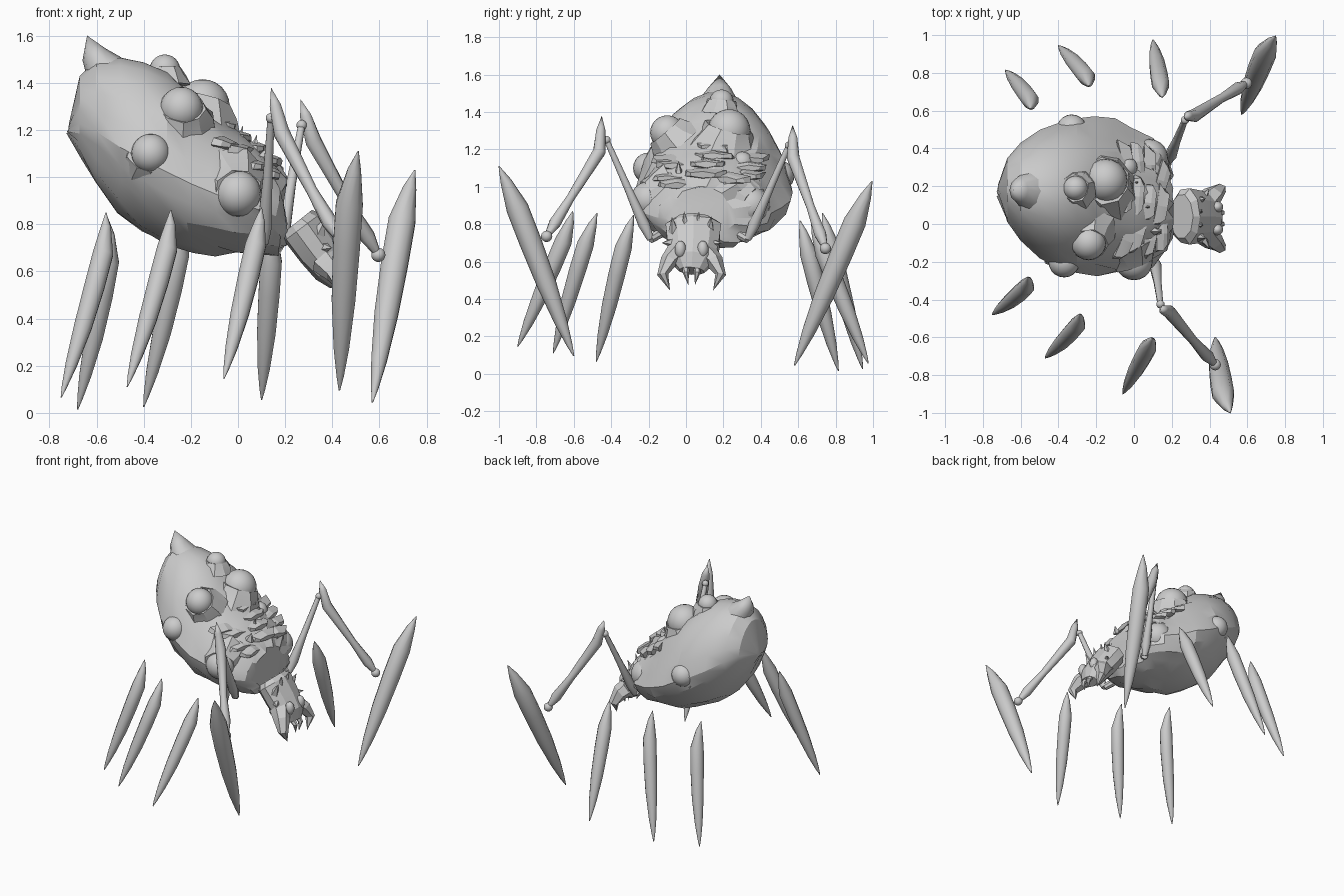
import bpy, bmesh, math, random
from mathutils import Vector as V

if "Cube" in bpy.data.objects:
    bpy.data.objects.remove(bpy.data.objects["Cube"])

random.seed(4)


def finish(bm, name, angle=28):
    bmesh.ops.recalc_face_normals(bm, faces=bm.faces)
    me = bpy.data.meshes.new(name)
    bm.to_mesh(me)
    bm.free()
    ob = bpy.data.objects.new(name, me)
    bpy.context.collection.objects.link(ob)
    bpy.ops.object.select_all(action='DESELECT')
    ob.select_set(True)
    bpy.context.view_layer.objects.active = ob
    bpy.ops.object.shade_smooth_by_angle(angle=math.radians(angle))
    return ob


def skin(name, rings, angle=28):
    # bridge a list of equal-length point rings and close both ends
    bm = bmesh.new()
    vs = [[bm.verts.new(p) for p in r] for r in rings]
    n = len(rings[0])
    for a, b in zip(vs, vs[1:]):
        for i in range(n):
            j = (i + 1) % n
            bm.faces.new((a[i], a[j], b[j], b[i]))
    bm.faces.new(vs[0])
    bm.faces.new(vs[-1])
    bmesh.ops.remove_doubles(bm, verts=bm.verts, dist=0.0008)
    return finish(bm, name, angle)


def tube(name, pts, radii, sides=8, flat=1.0, ref=(1, 0, 0), jit=0.0, angle=28):
    # tapered tube; radius across ref is full, the other way is scaled by flat
    pts = [V(p) for p in pts]
    rings = []
    for i, p in enumerate(pts):
        d = (pts[min(i + 1, len(pts) - 1)] - pts[max(i - 1, 0)]).normalized()
        v = d.cross(V(ref)).normalized()
        u = v.cross(d)
        ring = []
        for k in range(sides):
            a = 2 * math.pi * (k + .5) / sides
            r = radii[i] * (1 + random.uniform(-jit, jit))
            ring.append(p + u * math.cos(a) * r + v * math.sin(a) * r * flat)
        rings.append(ring)
    return skin(name, rings, angle)


def ball(name, c, r, scale=(1, 1, 1)):
    bm = bmesh.new()
    bmesh.ops.create_uvsphere(bm, u_segments=20, v_segments=12, radius=r)
    for v in bm.verts:
        v.co = V(c) + V((v.co.x * scale[0], v.co.y * scale[1], v.co.z * scale[2]))
    return finish(bm, name, 60)


# abdomen: x, low z, high z, half width, centre y
stations = [(-.715, 1.18, 1.23, .03, .18), (-.67, 1.08, 1.43, .17, .18),
            (-.60, .97, 1.50, .26, .17), (-.50, .85, 1.51, .34, .16),
            (-.40, .77, 1.49, .385, .15), (-.30, .71, 1.45, .41, .15),
            (-.20, .68, 1.37, .415, .15), (-.10, .67, 1.28, .41, .14),
            (0, .67, 1.19, .385, .13), (.10, .67, 1.12, .34, .12),
            (.17, .67, 1.06, .27, .11), (.20, .70, 1.02, .19, .09)]


def hull(x, a, off=0):
    for s, t in zip(stations, stations[1:]):
        if s[0] <= x <= t[0]:
            f = (x - s[0]) / (t[0] - s[0])
            lo, hi, hw, cy = [s[i] + (t[i] - s[i]) * f for i in range(1, 5)]
            zm = lo + .42 * (hi - lo)
            c, sn = math.cos(a), math.sin(a)
            hw *= 1 - (.17 * sn if sn > 0 else -.1 * sn)
            return V((x, cy + (hw + off) * c, zm + sn * ((hi - zm if sn > 0 else zm - lo) + off)))


rings = []
for s in stations:
    ring = []
    for k in range(22):
        a = 2 * math.pi * k / 22
        rough = .022 if s[0] > -.25 else (.014 if math.sin(a) < -.2 else .002)
        p = hull(s[0], a, random.uniform(-rough, rough * .6))
        p.x += random.uniform(-rough, rough * .5)
        ring.append(p)
    rings.append(ring)
skin("abdomen", rings, 22)
tube("tail_thorn", [(-.50, .17, 1.38), (-.57, .175, 1.46), (-.61, .18, 1.52), (-.64, .18, 1.60)],
     [.13, .10, .065, 0], 10, .85, (0, 1, 0), 0, 60)

# eggs set in ragged craters
eggs = [(-.15, .23, 1.30, .115), (-.31, .19, 1.455, .065), (-.04, .30, 1.13, .058),
        (-.24, -.10, 1.29, .092), (-.37, -.20, 1.10, .083), (0, -.20, .93, .098),
        (.08, .35, .90, .10), (-.33, .50, 1.06, .08)]
for i, (x, y, z, r) in enumerate(eggs):
    c = V((x, y, z))
    n = (c - V((x * .6 - .12, .15, 1.0))).normalized()
    ball(f"egg_{i}", c, r)
    ref = (0, 0, 1) if abs(n.z) < .8 else (1, 0, 0)
    tube(f"egg_crater_{i}", [c - n * r * 1.0, c - n * r * .4, c + n * r * .15, c - n * r * .2],
         [r * 1.75, r * 1.4, r * 1.13, r * .9], 9, 1, ref, .09, 15)

# broad broken ledges stepping down the front slope
for row in range(4):
    x = -.07 + row * .062
    for k in range(3):
        a = math.radians(52 + k * 38 + random.uniform(-9, 9))
        p = hull(x, a, -.03)
        tip = hull(min(x + .06, .19), a, .012)
        tube(f"ledge_{row}_{k}", [p, p.lerp(tip, .6), tip], [.12, .105, .07], 6, .25, (0, 1, 0), .15, 10)
for k in range(3):
    tube(f"slope_thorn_{k}", [(.0 + .06 * k, .22 - .13 * k, 1.08), (.02 + .06 * k, .22 - .13 * k, 1.22 - .04 * k)],
         [.035, 0], 5, .6)

# head: lofted downwards along a slanting axis
tube("head", [(.25, .04, .81), (.27, .04, .785), (.34, .04, .69), (.40, .035, .61), (.43, .03, .55)],
     [.12, .15, .148, .13, .07], 10, .64, (0, 1, 0), .06, 12)
for s in (-1, 1):
    cy = .03
    ball(f"eye_{s}", (.44, cy + s * .06, .665), .04, (.8, .75, 1.15))
    tube(f"mandible_{s}", [(.37, cy + s * .08, .65), (.42, cy + s * .125, .60), (.455, cy + s * .155, .53),
                           (.46, cy + s * .115, .445)], [.07, .058, .036, 0], 6, .8, (1, 0, 0), .05, 15)
    tube(f"inner_fang_{s}", [(.43, cy + s * .03, .58), (.465, cy + s * .03, .54), (.46, cy + s * .018, .475)],
         [.022, .017, 0], 6)
    tube(f"cheek_spike_{s}", [(.36, cy + s * .10, .70), (.40, cy + s * .16, .70)], [.03, 0], 5, 1, (0, 0, 1))
    for k in range(2):
        y = cy + s * (.03 + .065 * k)
        tube(f"brow_spike_{s}_{k}", [(.34, y, .76), (.36 + .02 * k, y + s * .01, .87 - .03 * k)],
             [.03, 0], 5, 1, (0, 1, 0))


# blade legs: slanted cut at the top, tapering to a point
def blade(name, top, tip, bulge, r, flat=1.0):
    top, tip, b = V(top), V(tip), V(bulge)
    ts = [0, .08, .22, .40, .62, .82, .94, 1]
    bs = [0, .5, 1, .9, .65, .3, .08, 0]
    rs = [.04, .5, 1, 1, .88, .58, .27, .05]
    tube(name, [top.lerp(tip, t) + b * k for t, k in zip(ts, bs)], [r * k for k in rs], 10, flat, (1, 0, 0), 0, 50)


blade("right_leg_1", (-.56, -.28, .85), (-.75, -.48, .065), (.03, -.01, 0), .045)
blade("right_leg_2", (-.285, -.475, .86), (-.47, -.71, .11), (.025, -.01, 0), .045)
blade("right_leg_3", (.10, -.605, .87), (-.06, -.90, .145), (.01, .015, 0), .046)
blade("left_leg_1", (-.55, .61, .82), (-.68, .815, .015), (.03, .0, 0), .046)
blade("left_leg_2", (-.24, .73, .86), (-.40, .945, .025), (.025, .0, 0), .046)
blade("left_leg_3", (.15, .67, .81), (.10, .975, .055), (.002, .0, 0), .047)
blade("right_front_blade", (.51, -1.0, 1.11), (.43, -.60, .095), (-.02, .01, 0), .06)
blade("left_front_blade", (.75, .995, 1.03), (.57, .58, .045), (-.015, 0, 0), .06)


# raised jointed front legs
def arm(side, base, knee, peak, joint):
    base, knee, peak, joint = map(V, (base, knee, peak, joint))
    tube(side + "_thigh", [base, base.lerp(knee, .15), base.lerp(knee, .5), knee], [.02, .033, .022, .016], angle=50)
    ball(side + "_knee", knee, .022)
    up = knee.lerp(joint, .12) + V((.01, 0, 0))
    tube(side + "_shin", [peak, peak.lerp(up, .4), up, knee.lerp(joint, .6), knee.lerp(joint, .86), joint],
         [0, .026, .036, .024, .034, .014], angle=50)
    ball(side + "_ankle", joint, .03)
    tube(side + "_hip", [base + V((-.07, .1 if base.y < 0 else -.1, .06)), base], [.03, .024])


arm("right_front", (.11, -.19, .72), (.14, -.425, 1.25), (.14, -.45, 1.38), (.43, -.745, .735))
arm("left_front", (.18, .33, .72), (.27, .55, 1.22), (.265, .57, 1.33), (.595, .745, .67))
